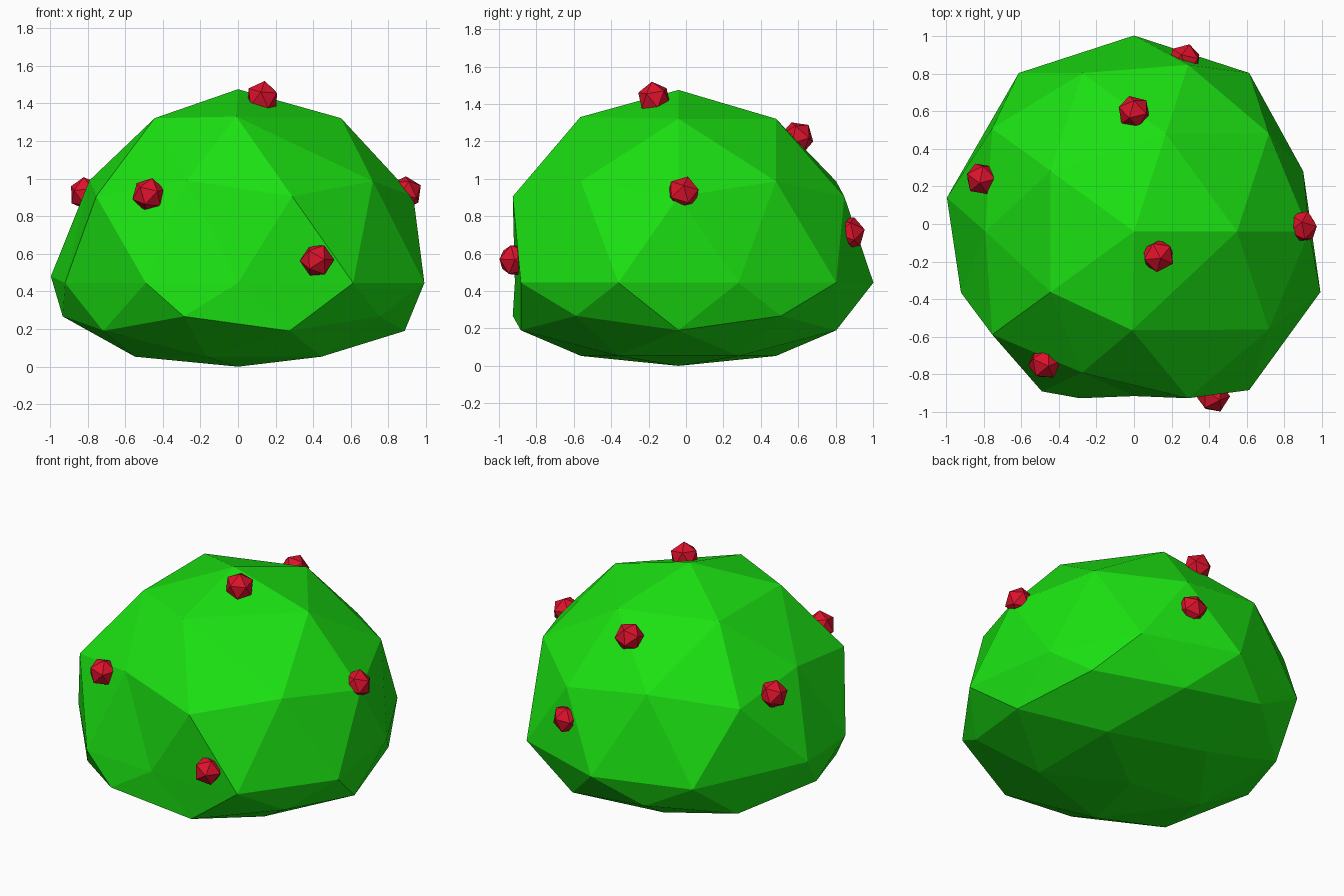
import bpy, bmesh
from math import radians, cos, sin, sqrt
from mathutils import Vector, Matrix

if "Cube" in bpy.data.objects:
    bpy.data.objects.remove(bpy.data.objects["Cube"])

def material(name, col):
    m = bpy.data.materials.new(name)
    m.diffuse_color = (*col, 1)
    m.use_nodes = True
    m.node_tree.nodes["Principled BSDF"].inputs["Base Color"].default_value = m.diffuse_color
    return m

def finish(bm, name, mat):
    me = bpy.data.meshes.new(name)
    bm.to_mesh(me)
    bm.free()
    me.materials.append(mat)
    ob = bpy.data.objects.new(name, me)
    bpy.context.collection.objects.link(ob)
    return ob

leaf = material("leaf_green", (0.011, 0.75, 0.006))
red = material("berry_red", (0.72, 0.006, 0.025))

# Bush: low-poly sphere with a squashed underside
CENTRE_Y, RADIUS = -0.04, 1.042
LOWER = {0.0: 0.445, -0.45: 0.267, -0.53: 0.19, -0.85: 0.053, -1.0: 0.0}

def height(z):
    if z > 0.01:
        return 0.445 + 1.03 * z
    return LOWER[min(LOWER, key=lambda k: abs(k - z))]

# Irregular dents: (azimuth, unit height) -> moved position
DENTS = [
    (-90, 0.0, (0.0, -0.915, 0.445)),
    (-126, 0.0, (-0.49, -0.89, 0.445)),
    (198, 0.0, (-0.92, -0.365, 0.445)),
    (162, 0.0, (-0.995, 0.14, 0.48)),
    (18, 0.0, (0.90, 0.28, 0.445)),
    (-72, 0.851, (-0.01, -0.565, 1.33)),
    (-108, 0.526, (-0.275, -0.79, 0.99)),
    (180, 0.526, (-0.79, -0.04, 0.99)),
]

bm = bmesh.new()
bmesh.ops.create_icosphere(bm, subdivisions=2, radius=1)
unit = {v: v.co.copy() for v in bm.verts}
for v, u in unit.items():
    v.co = (u.x * RADIUS, u.y * RADIUS + CENTRE_Y, height(u.z))
for az, z, pos in DENTS:
    r, a = sqrt(1 - z * z), radians(az)
    d = Vector((r * cos(a), r * sin(a), z))
    min(unit, key=lambda v: (unit[v] - d).length).co = pos
finish(bm, "bush", leaf)

# Berries: icosahedra with one point facing outward
BERRIES = [
    (0.13, -0.17, 1.43), (-0.475, -0.74, 0.915), (0.42, -0.915, 0.565),
    (0.89, -0.015, 0.925), (0.27, 0.87, 0.71), (0.0, 0.595, 1.22),
    (-0.81, 0.24, 0.92),
]
for i, p in enumerate(BERRIES):
    p = Vector(p)
    out = p - Vector((0, CENTRE_Y, 0.5))
    bm = bmesh.new()
    bmesh.ops.create_icosphere(bm, subdivisions=1, radius=0.091)
    rot = out.to_track_quat('Z', 'Y').to_matrix().to_4x4()
    bm.transform(Matrix.Translation(p) @ rot)
    finish(bm, f"berry_{i + 1}", red)
